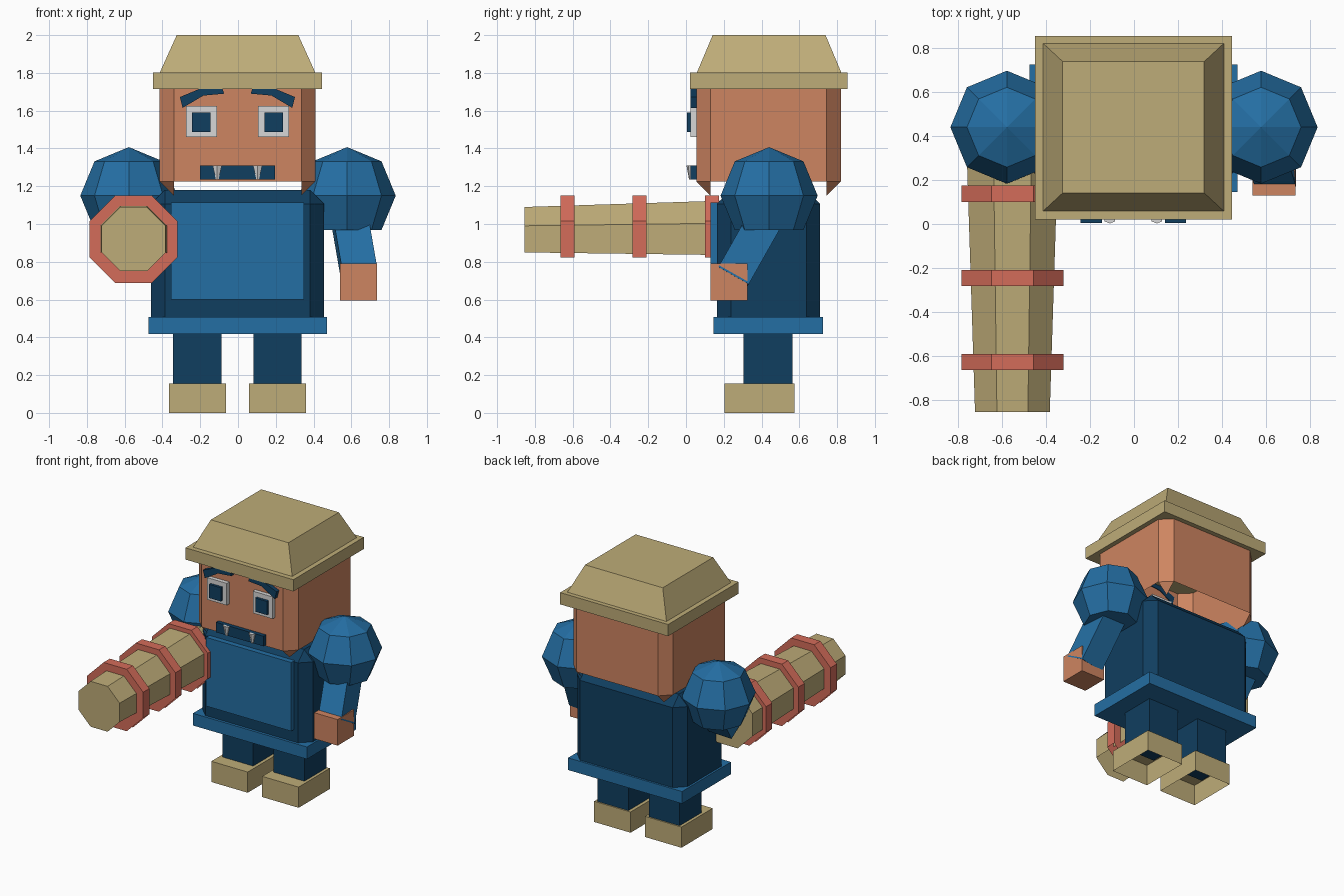
import bpy, bmesh, math
from mathutils import Vector, Matrix

if "Cube" in bpy.data.objects:
    bpy.data.objects.remove(bpy.data.objects["Cube"], do_unlink=True)


def material(name, *rgb):
    linear = [((c / 255 + 0.055) / 1.055) ** 2.4 for c in rgb] + [1.0]
    mat = bpy.data.materials.new(name)
    mat.use_nodes = True
    mat.diffuse_color = linear
    mat.node_tree.nodes["Principled BSDF"].inputs["Base Color"].default_value = linear
    return mat


OLIVE = material("olive", 190, 172, 120)
SKIN = material("skin", 206, 133, 97)
BLUE = material("blue", 36, 110, 163)
NAVY = material("navy", 16, 62, 96)
RED = material("coral red", 212, 108, 90)
WHITE = material("off white", 215, 215, 215)


def finish(name, bm, mat):
    mesh = bpy.data.meshes.new(name)
    bm.to_mesh(mesh)
    bm.free()
    mesh.materials.append(mat)
    obj = bpy.data.objects.new(name, mesh)
    bpy.context.collection.objects.link(obj)
    return obj


def box_mesh(x, y, z, bevel=0, top_scale=None):
    """Box from (min, max) ranges, optionally chamfered or tapered to the top."""
    bm = bmesh.new()
    bmesh.ops.create_cube(bm, size=1)
    for v in bm.verts:
        if top_scale and v.co.z > 0:
            v.co.x *= top_scale[0]
            v.co.y *= top_scale[1]
        v.co = [(a + b) / 2 + c * (b - a) for c, (a, b) in zip(v.co, (x, y, z))]
    if bevel:
        bmesh.ops.bevel(bm, geom=bm.edges[:], offset=bevel, segments=1,
                        profile=0.5, affect='EDGES')
    bm.normal_update()
    return bm


def box(name, mat, x, y, z, **kw):
    return finish(name, box_mesh(x, y, z, **kw), mat)


def limb(name, mat, start, end, width, depth):
    """Square limb running between two points."""
    a, b = Vector(start), Vector(end)
    axis = (a - b).normalized()
    side = (Vector((1, 0, 0)) - axis * axis.x).normalized()
    rot = Matrix((side, axis.cross(side), axis)).transposed().to_4x4()
    half = (a - b).length / 2
    bm = box_mesh((-width / 2, width / 2), (-depth / 2, depth / 2), (-half, half))
    bm.transform(Matrix.Translation((a + b) / 2) @ rot)
    return finish(name, bm, mat)


def prism(name, mat, points, y0, y1):
    """Front outline extruded in depth."""
    bm = bmesh.new()
    face = bm.faces.new([bm.verts.new((x, y0, z)) for x, z in points])
    ext = bmesh.ops.extrude_face_region(bm, geom=[face], use_keep_orig=True)
    bmesh.ops.translate(bm, vec=(0, y1 - y0, 0),
                        verts=[g for g in ext["geom"] if isinstance(g, bmesh.types.BMVert)])
    bmesh.ops.recalc_face_normals(bm, faces=bm.faces[:])
    return finish(name, bm, mat)


def barrel(name, mat, y0, y1, r0, r1):
    """Octagonal length of the club, open along its underside; radii are to the flats."""
    bm = bmesh.new()
    k = 1 / math.cos(math.pi / 8)
    bmesh.ops.create_cone(bm, cap_ends=True, segments=8, radius1=r0 * k,
                          radius2=r1 * k, depth=y1 - y0)
    bm.transform(Matrix.Rotation(-math.pi / 2, 4, 'X'))
    # Align flats with the axes whatever the starting angle
    v = max(bm.verts, key=lambda p: p.co.z)
    if abs(v.co.x) < 0.01:
        bm.transform(Matrix.Rotation(math.pi / 8, 4, 'Y'))
    bm.transform(Matrix.Translation((-0.553, (y0 + y1) / 2, 0.92)))
    bm.normal_update()
    bmesh.ops.delete(bm, geom=[f for f in bm.faces if f.normal.z < -0.3], context='FACES')
    return finish(name, bm, mat)


# Legs and open-bottomed shoes
for side, s in (("right", -1), ("left", 1)):
    def span(a, b):
        return tuple(sorted((s * a - 0.003, s * b - 0.003)))
    box(side + "_leg", NAVY, span(0.085, 0.34), (0.305, 0.565), (0.14, 0.43))
    bm = box_mesh(span(0.06, 0.362), (0.205, 0.575), (0, 0.155))
    bmesh.ops.delete(bm, geom=[f for f in bm.faces if f.normal.z < -0.5], context='FACES')
    finish(side + "_shoe", bm, OLIVE)

    # Faceted shoulder with a flat underside
    bm = bmesh.new()
    bmesh.ops.create_uvsphere(bm, u_segments=8, v_segments=4, radius=0.257)
    low = min(bm.verts, key=lambda v: v.co.z)
    bmesh.ops.dissolve_verts(bm, verts=[low])
    bm.transform(Matrix.Translation((s * 0.578, 0.44, 1.15)))
    finish(side + "_shoulder", bm, BLUE)

    # Eye white, pupil, brow and fang
    box(side + "_eye", WHITE, span(0.108, 0.273), (0.025, 0.065), (1.46, 1.625))
    box(side + "_pupil", NAVY, span(0.143, 0.24), (0.005, 0.03), (1.488, 1.59))
    brow = [(0.07, 1.69), (0.08, 1.72), (0.19, 1.72), (0.305, 1.672), (0.29, 1.615), (0.18, 1.68)]
    prism(side + "_brow", NAVY, [(s * x - 0.003, z) for x, z in brow], 0.025, 0.06)
    bm = bmesh.new()
    bmesh.ops.create_cone(bm, cap_ends=True, segments=6, radius1=0.008, radius2=0.028, depth=0.075)
    bm.transform(Matrix.Translation((s * 0.107 - 0.003, 0.022, 1.272)) @ Matrix.Diagonal((1, 0.7, 1, 1)))
    finish(side + "_fang", bm, WHITE)

# Torso, shirt panel and belt
box("torso", NAVY, (-0.46, 0.455), (0.165, 0.71), (0.43, 1.18), bevel=0.073)
box("shirt_panel", BLUE, (-0.355, 0.35), (0.13, 0.17), (0.6, 1.115))
box("belt", BLUE, (-0.475, 0.47), (0.145, 0.725), (0.417, 0.508))

# Head: chamfered block, open below with four corner points left hanging
bm = box_mesh((-0.415, 0.41), (0.055, 0.82), (1.15, 1.85), bevel=0.075)
bmesh.ops.delete(bm, context='FACES', geom=[
    f for f in bm.faces if f.normal.z < -0.3 and len(f.verts) == 4])
finish("head", bm, SKIN)
box("mouth", NAVY, (-0.2, 0.195), (0.025, 0.06), (1.235, 1.31))

# Hat
box("hat_brim", OLIVE, (-0.45, 0.445), (0.02, 0.855), (1.715, 1.803))
box("hat_crown", OLIVE, (-0.415, 0.41), (0.057, 0.823), (1.8, 2.0), top_scale=(0.78, 0.78))

# Arms and free hand
limb("left_arm", BLUE, (0.585, 0.44, 1.06), (0.645, 0.245, 0.715), 0.185, 0.185)
box("left_hand", SKIN, (0.54, 0.735), (0.13, 0.325), (0.595, 0.79))
limb("right_arm", BLUE, (-0.578, 0.44, 1.06), (-0.56, 0.32, 0.88), 0.185, 0.185)

# Club with three bands
barrel("club", OLIVE, -0.855, 0.3, 0.17, 0.207)
for i, y in enumerate((-0.665, -0.283, 0.1)):
    barrel("club_band_%d" % (i + 1), RED, y, y + 0.074, 0.232, 0.232)
